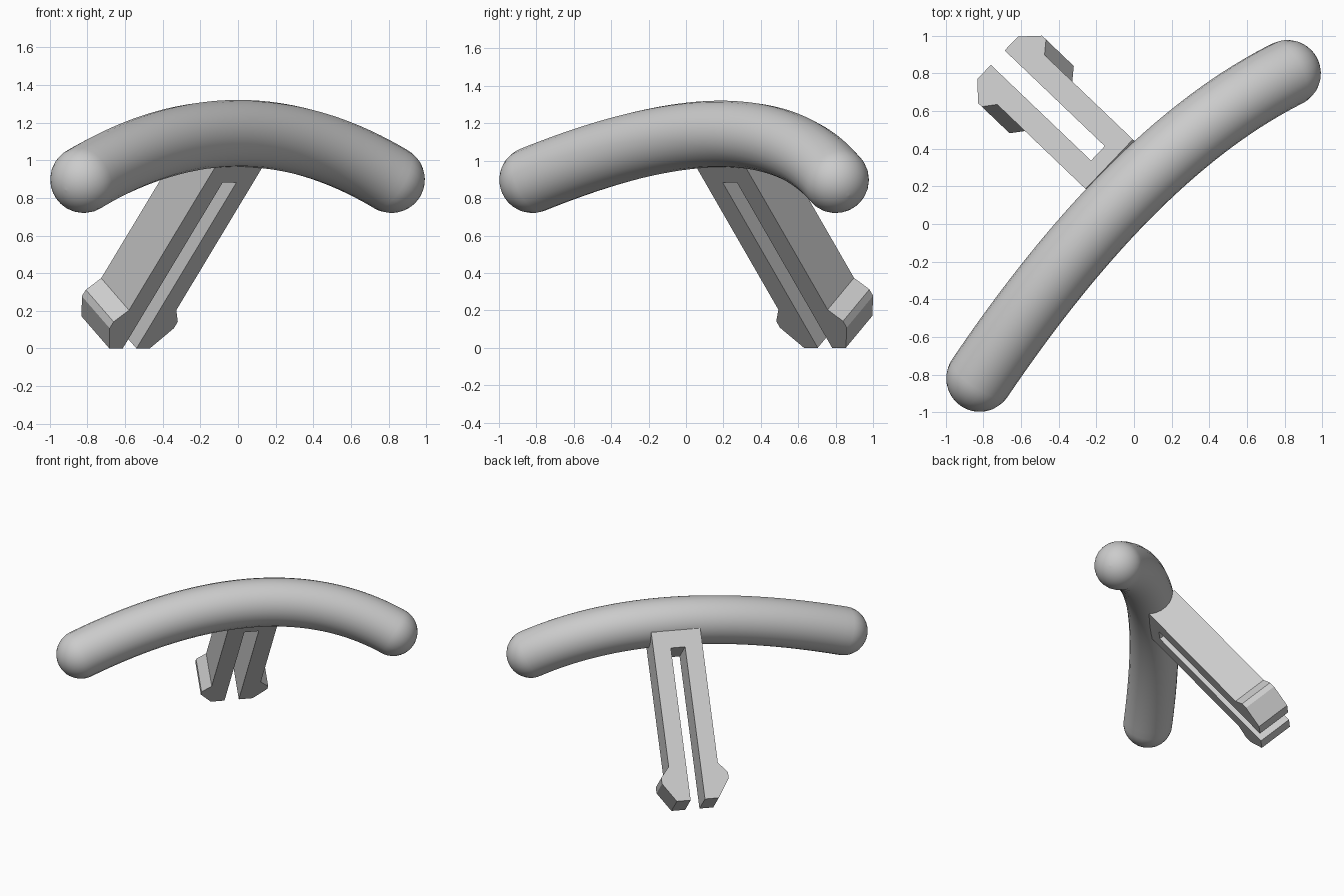
import bpy, bmesh, math
from mathutils import Vector

cube = bpy.data.objects.get("Cube")
if cube:
    bpy.data.objects.remove(cube, do_unlink=True)

GREY = (0.6, 0.6, 0.6, 1)
mat = bpy.data.materials.new("plain grey")
mat.use_nodes = True
mat.diffuse_color = GREY
mat.node_tree.nodes["Principled BSDF"].inputs["Base Color"].default_value = GREY

# Curved round handle: an arched path with hemispherical ends
RADIUS = 0.178
start, end = Vector((-0.82, -0.82, 0.898)), Vector((0.815, 0.8, 0.898))
arch = Vector((0, 0.2, 0.245))
STEPS, CAP = 48, 12


def path(t):
    return start.lerp(end, t) + arch * 4 * t * (1 - t)


def tangent(t):
    return (end - start + arch * 4 * (1 - 2 * t)).normalized()


def cap(t, sign):
    """Points leading from the path end out to the tip, with shrinking radius."""
    points = []
    for i in range(1, CAP + 1):
        a = math.pi / 2 * i / CAP
        points.append((path(t) + tangent(t) * sign * RADIUS * math.sin(a),
                       max(math.cos(a), 0.005)))
    return points


points = cap(0, -1)[::-1]
points += [(path(i / STEPS), 1) for i in range(STEPS + 1)]
points += cap(1, 1)

curve = bpy.data.curves.new("handle", "CURVE")
curve.dimensions = "3D"
curve.bevel_depth = RADIUS
curve.bevel_resolution = 10
curve.use_fill_caps = True
spline = curve.splines.new("POLY")
spline.points.add(len(points) - 1)
for p, (co, r) in zip(spline.points, points):
    p.co = (*co, 1)
    p.radius = r
handle = bpy.data.objects.new("handle", curve)
bpy.context.collection.objects.link(handle)
curve.materials.append(mat)
bpy.context.view_layer.objects.active = handle
handle.select_set(True)
bpy.ops.object.convert(target="MESH")
handle = bpy.context.view_layer.objects.active
bpy.ops.object.shade_smooth()
handle.select_set(False)

# Forked clip: half outline (side, distance from tip), mirrored, then extruded
THICK = 0.266
half = [(0.053, 1.15), (0.053, 0), (0.155, 0), (0.247, 0.14),
        (0.247, 0.185), (0.182, 0.265), (0.182, 1.28)]
outline = half + [(-s, d) for s, d in reversed(half)]

turn = math.radians(136.3)
slope = math.radians(50.2)
out = Vector((math.cos(turn), math.sin(turn), 0))
side = Vector((out.y, -out.x, 0))
up_prong = -out * math.cos(slope) + Vector((0, 0, math.sin(slope)))
normal = out * math.sin(slope) + Vector((0, 0, math.cos(slope)))
tip = Vector((-0.724, 0.884, 0.17))

bm = bmesh.new()
face = bm.faces.new([bm.verts.new(tip + side * s + up_prong * d) for s, d in outline])
extruded = bmesh.ops.extrude_face_region(bm, geom=[face], use_keep_orig=True)
moved = [v for v in extruded["geom"] if isinstance(v, bmesh.types.BMVert)]
bmesh.ops.translate(bm, verts=moved, vec=-normal * THICK)
bmesh.ops.recalc_face_normals(bm, faces=bm.faces)
mesh = bpy.data.meshes.new("forked_clip")
bm.to_mesh(mesh)
bm.free()
mesh.materials.append(mat)
bpy.context.collection.objects.link(bpy.data.objects.new("forked_clip", mesh))
